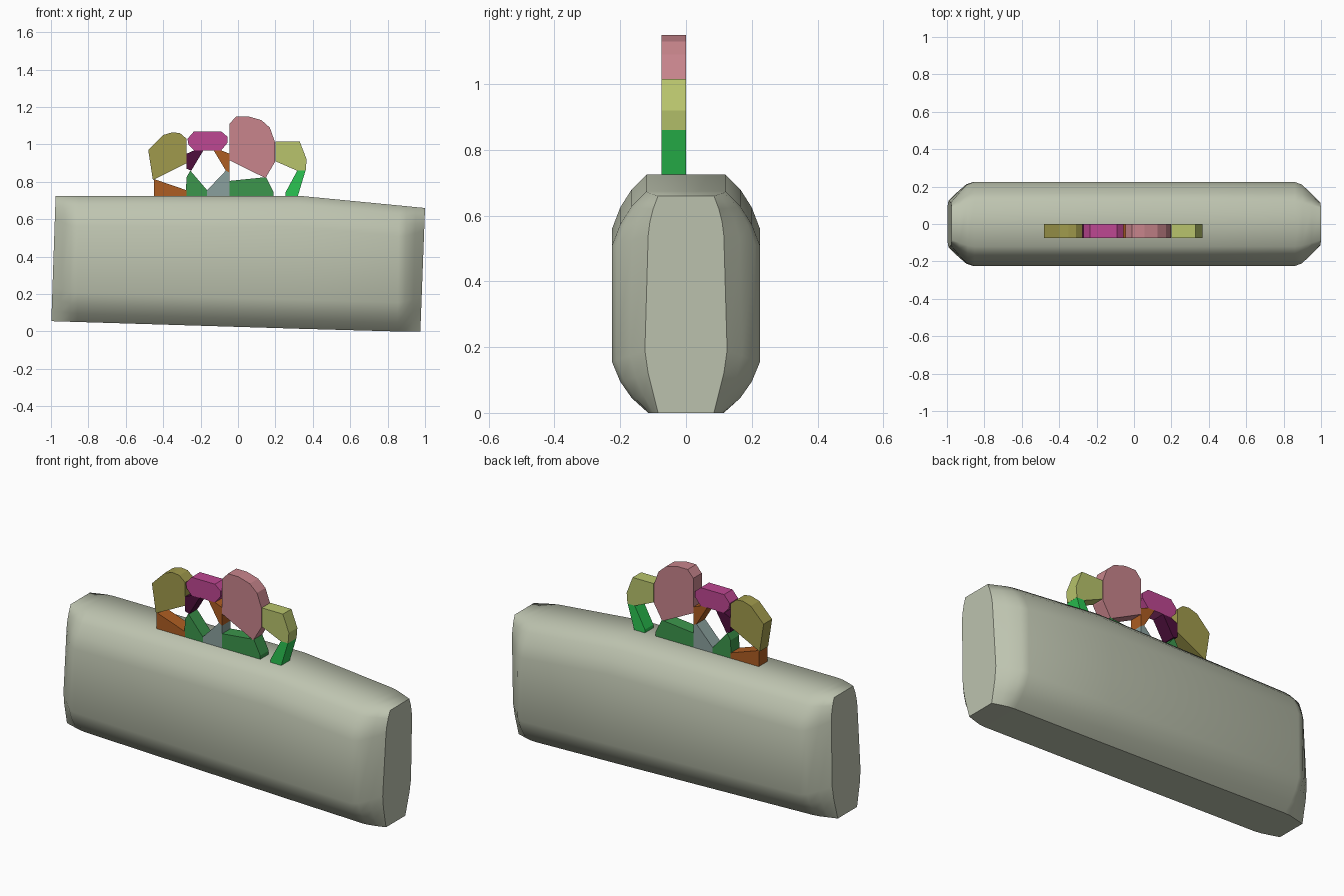
import bpy
import bmesh

cube = bpy.data.objects.get("Cube")
if cube:
    bpy.data.objects.remove(cube, do_unlink=True)


def material(name, code):
    channels = [int(code[i:i + 2], 16) / 255 for i in (0, 2, 4)]
    linear = [c / 12.92 if c < 0.04 else ((c + 0.055) / 1.055) ** 2.4 for c in channels]
    mat = bpy.data.materials.new(name)
    mat.use_nodes = True
    mat.diffuse_color = (*linear, 1)
    shader = next(n for n in mat.node_tree.nodes if n.type == 'BSDF_PRINCIPLED')
    shader.inputs["Base Color"].default_value = (*linear, 1)
    return mat


stone = material("pale stone", "BEC4B0")
olive = material("olive", "A09A4C")
rust = material("rust orange", "AD5D22")
plum = material("dark plum", "4E0F3C")
green = material("leaf green", "3C964C")
magenta = material("magenta", "BE4792")
grey = material("blue grey", "8AA09D")
pink = material("dusty pink", "C8858C")
lime = material("pale lime", "B8C46C")
bright = material("bright green", "2BC552")


def finish(name, bm, mat):
    bmesh.ops.recalc_face_normals(bm, faces=bm.faces)
    mesh = bpy.data.meshes.new(name)
    bm.to_mesh(mesh)
    bm.free()
    mesh.materials.append(mat)
    obj = bpy.data.objects.new(name, mesh)
    bpy.context.collection.objects.link(obj)
    return obj


# Body: rounded section lofted along x, narrowing at both ends
# Each section point is (half width, offset from the top or bottom)
MID_TOP = [(.12, 0), (.165, .045), (.2, .1), (.225, .165)]
END_TOP = [(.085, 0), (.1, .04), (.11, .08), (.115, .12)]
MID_LOW = [(.225, .155), (.2, .095), (.165, .045), (.115, 0)]
END_LOW = [(.125, .19), (.115, .12), (.1, .06), (.085, 0)]


def blend(end, mid, t):
    return [(a[0] + (b[0] - a[0]) * t, a[1] + (b[1] - a[1]) * t) for a, b in zip(end, mid)]


def section(x, t):
    top = .725 if x < .33 else .725 - .065 * (x - .33) / .67
    low = max(0, .055 * (.8 - x) / 1.8)
    half = [(y, top - d) for y, d in blend(END_TOP, MID_TOP, t)]
    half += [(y, low + d) for y, d in blend(END_LOW, MID_LOW, t)]
    ring = half + [(-y, z) for y, z in reversed(half)]
    # The ends lean slightly
    lean = .025 * abs(x) ** 8
    return [(x - lean * ((.66 - z) / .66 if x > 0 else -z / .725), y, z) for y, z in ring]


bm = bmesh.new()
stations = [(-1, 0), (-.95, .45), (-.9, .87), (-.86, 1), (.33, 1),
            (.86, 1), (.9, .87), (.95, .45), (1, 0)]
rings = [[bm.verts.new(p) for p in section(x, t)] for x, t in stations]
count = len(rings[0])
for a, b in zip(rings, rings[1:]):
    for i in range(count):
        j = (i + 1) % count
        face = bm.faces.new((a[i], a[j], b[j], b[i]))
        face.smooth = i != count // 2 - 1
bm.faces.new(rings[0])
bm.faces.new(rings[-1])
finish("body", bm, stone)


# Arch blocks: flat outlines in x and z, all the same thickness
def block(name, mat, outline):
    bm = bmesh.new()
    face = bm.faces.new([bm.verts.new((x, -.075, z)) for x, z in outline])
    grown = bmesh.ops.extrude_face_region(bm, geom=[face])
    moved = [v for v in grown["geom"] if isinstance(v, bmesh.types.BMVert)]
    bmesh.ops.translate(bm, vec=(0, .075, 0), verts=moved)
    finish(name, bm, mat)


FOOT = .715
block("right_shoulder", olive, [(-.48, .97), (-.4, 1.05), (-.35, 1.065), (-.31, 1.06),
                                (-.275, 1.03), (-.275, .9), (-.455, .81)])
block("right_foot", rust, [(-.45, .815), (-.275, .755), (-.275, FOOT), (-.45, FOOT)])
block("right_strut", plum, [(-.275, .95), (-.235, .968), (-.185, .968), (-.25, .86), (-.275, .87)])
block("right_wedge", green, [(-.275, .825), (-.255, .86), (-.165, .755), (-.165, FOOT), (-.28, FOOT)])
block("bridge", magenta, [(-.27, 1.03), (-.235, 1.07), (-.09, 1.07), (-.055, 1.04),
                          (-.055, 1.01), (-.09, .968), (-.235, .968), (-.265, 1)])
block("middle_strut", rust, [(-.13, .968), (-.09, .968), (-.045, .95), (-.045, .85), (-.065, .86)])
block("middle_wedge", grey, [(-.165, .755), (-.065, .86), (-.045, .85), (-.045, FOOT), (-.165, FOOT)])
block("crown", pink, [(-.045, 1.11), (-.01, 1.15), (.055, 1.15), (.125, 1.13), (.17, 1.09),
                      (.197, 1.015), (.197, .905), (.147, .82), (-.045, .915)])
block("left_wedge", green, [(-.045, .805), (.15, .825), (.19, .745), (.19, FOOT), (-.045, FOOT)])
block("left_shoulder", lime, [(.2, 1.015), (.33, 1.015), (.367, .92), (.362, .86), (.315, .86), (.2, .91)])
block("left_foot", bright, [(.317, .86), (.361, .86), (.317, FOOT), (.254, FOOT), (.254, .743)])
